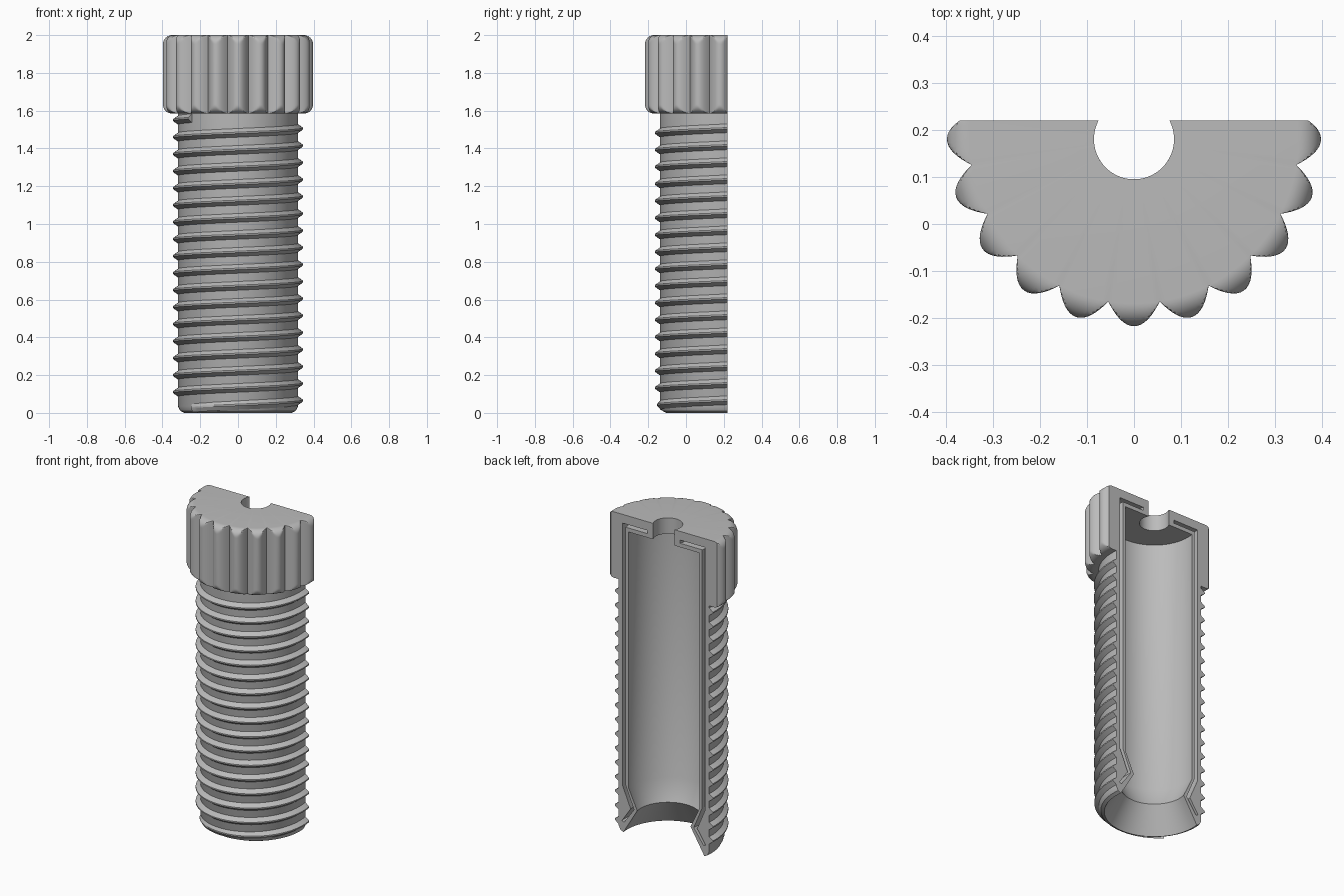
import bpy, bmesh, math
from mathutils import Vector

cube = bpy.data.objects.get("Cube")
if cube:
    bpy.data.objects.remove(cube, do_unlink=True)

AXIS_Y = 0.18       # screw axis
CUT = 0.04          # section plane, measured from the axis
CORE = 0.318        # shank radius
TIP = 0.397         # head radius
PITCH = 0.09
TAU = 2 * math.pi

steel = bpy.data.materials.new("grey_steel")
steel.use_nodes = True
grey = (0.5, 0.5, 0.5, 1)
steel.diffuse_color = grey
steel.node_tree.nodes["Principled BSDF"].inputs["Base Color"].default_value = grey


def skin(bm, rings, closed):
    """Join matching closed rings of vertices with quads."""
    n, k = len(rings), len(rings[0])
    for i in range(n if closed else n - 1):
        a, b = rings[i], rings[(i + 1) % n]
        for j in range(k):
            m = (j + 1) % k
            bm.faces.new((a[j], b[j], b[m], a[m]))


def lathe(bm, profile, steps=120, radius=None):
    """Revolve a closed profile of (r, z) points."""
    rings = []
    for i in range(steps):
        t = TAU * i / steps
        ring = []
        for r, z in profile:
            rr = radius(r, t) if radius else r
            ring.append(bm.verts.new((rr * math.cos(t), rr * math.sin(t), z)))
        rings.append(ring)
    skin(bm, rings, True)


def finish(bm, name):
    """Cut at the section plane, cap the cut, and make the object."""
    bmesh.ops.recalc_face_normals(bm, faces=bm.faces[:])
    cut = bmesh.ops.bisect_plane(
        bm, geom=bm.verts[:] + bm.edges[:] + bm.faces[:], dist=1e-6,
        plane_co=Vector((0, CUT, 0)), plane_no=Vector((0, 1, 0)), clear_outer=True)
    edges = [e for e in cut["geom_cut"] if isinstance(e, bmesh.types.BMEdge)]
    caps = bmesh.ops.triangle_fill(bm, edges=edges, use_beauty=True, normal=(0, 1, 0))
    for f in caps["geom"]:
        if isinstance(f, bmesh.types.BMFace):
            f.normal_update()
            if f.normal.y < 0:
                f.normal_flip()
    mesh = bpy.data.meshes.new(name)
    bm.to_mesh(mesh)
    bm.free()
    mesh.materials.append(steel)
    ob = bpy.data.objects.new(name, mesh)
    ob.location.y = AXIS_Y
    bpy.context.collection.objects.link(ob)
    bpy.ops.object.select_all(action='DESELECT')
    ob.select_set(True)
    bpy.context.view_layer.objects.active = ob
    bpy.ops.object.shade_smooth_by_angle(angle=math.radians(28))
    return ob


# Hollow shank with a flared mouth and a closed slot inside its wall
bm = bmesh.new()
lathe(bm, [(0.285, 0), (0.305, 0.01), (CORE, 0.035), (CORE, 1.97), (0.085, 1.97),
           (0.085, 1.9), (0.25, 1.9), (0.25, 0.29), (0.19, 0.16)])
lathe(bm, [(0.12, 1.945), (0.29, 1.945), (0.29, 0.29), (0.235, 0.16), (0.295, 0.07),
           (0.28, 0.065), (0.212, 0.16), (0.27, 0.3), (0.27, 1.925), (0.12, 1.925)])
finish(bm, "hollow_shank")


# Scalloped head with rounded rims and a centre hole
def scallop(r, t):
    return min(r, 0.349 + 0.048 * abs(math.cos(10 * (t + math.pi / 2))))


FILLET, BASE = 0.048, 1.585
quarter = [math.pi / 2 * i / 10 for i in range(11)]
upper = [(TIP - FILLET + FILLET * math.sin(a), 2 - FILLET + FILLET * math.cos(a))
         for a in quarter]
lower = [(r, BASE + 2 - z) for r, z in reversed(upper)]
bm = bmesh.new()
lathe(bm, [(0.085, 2)] + upper + lower + [(CORE, BASE), (CORE, 1.97), (0.085, 1.97)],
      steps=320, radius=scallop)
finish(bm, "scalloped_head")

# Right-handed helical thread
bm = bmesh.new()
rings = []
STEPS = 72
z_start, z_end = 0.03, 1.56
count = int((z_end - z_start) / PITCH * STEPS)
for i in range(count + 1):
    z = z_start + PITCH * i / STEPS
    t = math.pi + TAU * (z - 0.11) / PITCH
    fade = min(1, max(0.1, (z - 0.02) / 0.04))
    section = [(CORE - 0.004, -0.026), (CORE + 0.027 * fade, -0.004),
               (CORE + 0.027 * fade, 0.004), (CORE - 0.004, 0.026)]
    rings.append([bm.verts.new((r * math.cos(t), r * math.sin(t), z + h))
                  for r, h in section])
skin(bm, rings, False)
bm.faces.new(rings[0])
bm.faces.new(rings[-1])
finish(bm, "helical_thread")
